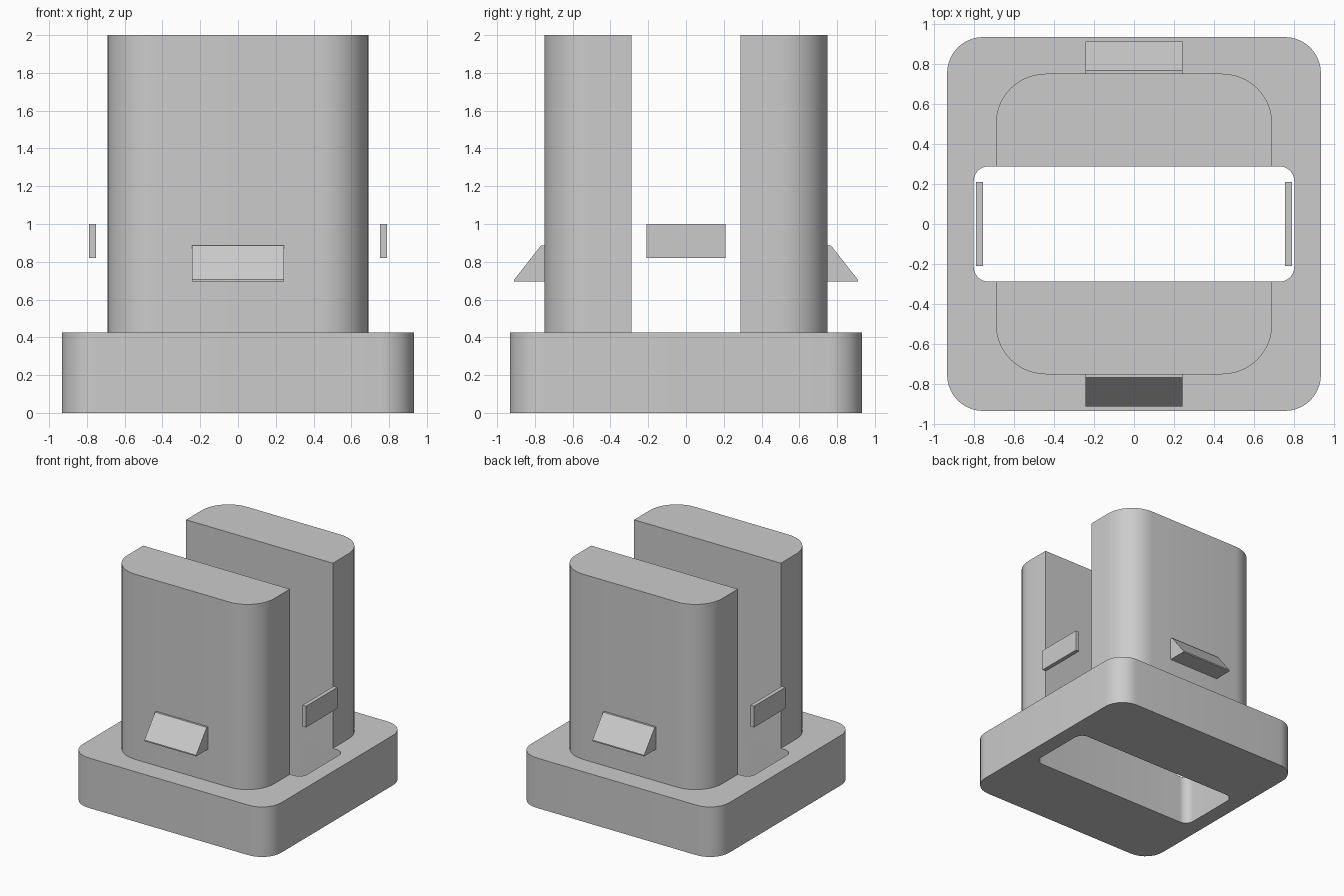
import bpy, bmesh
from math import sin, cos, pi, radians

cube = bpy.data.objects.get("Cube")
if cube:
    bpy.data.objects.remove(cube, do_unlink=True)

grey = bpy.data.materials.new("plain_grey")
grey.use_nodes = True
colour = (0.6, 0.6, 0.6, 1)
grey.diffuse_color = colour
grey.node_tree.nodes["Principled BSDF"].inputs["Base Color"].default_value = colour

BASE_TOP, SLOT_Y = 0.425, 0.288


def corner(cx, cy, r, quarter, steps=10):
    """Points of a quarter circle, counter-clockwise."""
    angles = [(quarter + i / steps) * pi / 2 for i in range(steps + 1)]
    return [(cx + r * cos(a), cy + r * sin(a)) for a in angles]


def rounded_rect(hx, hy, r):
    x, y = hx - r, hy - r
    signs = [(1, 1), (-1, 1), (-1, -1), (1, -1)]
    return [p for q, (sx, sy) in enumerate(signs) for p in corner(sx * x, sy * y, r, q)]


def finish(name, bm):
    bmesh.ops.recalc_face_normals(bm, faces=bm.faces)
    mesh = bpy.data.meshes.new(name)
    bm.to_mesh(mesh)
    bm.free()
    obj = bpy.data.objects.new(name, mesh)
    bpy.context.collection.objects.link(obj)
    mesh.materials.append(grey)
    bpy.ops.object.select_all(action="DESELECT")
    obj.select_set(True)
    bpy.context.view_layer.objects.active = obj
    bpy.ops.object.shade_smooth_by_angle(angle=radians(30))
    return obj


def prism(name, points, offset):
    """Extrude a closed 3D outline along an offset."""
    bm = bmesh.new()
    face = bm.faces.new([bm.verts.new(p) for p in points])
    grown = bmesh.ops.extrude_face_region(bm, geom=[face], use_keep_orig=True)
    verts = [g for g in grown["geom"] if isinstance(g, bmesh.types.BMVert)]
    bmesh.ops.translate(bm, verts=verts, vec=offset)
    return finish(name, bm)


# Base: rounded block with a rounded slot through it
bm = bmesh.new()
outer = rounded_rect(0.933, 0.933, 0.18)
inner = rounded_rect(0.8, SLOT_Y, 0.075)
loops = [[bm.verts.new((x, y, z)) for x, y in outline]
         for outline, z in ((outer, 0), (outer, BASE_TOP), (inner, BASE_TOP), (inner, 0))]
count = len(outer)
for k in range(4):
    a, b = loops[k], loops[(k + 1) % 4]
    for i in range(count):
        j = (i + 1) % count
        bm.faces.new((a[i], a[j], b[j], b[i]))
finish("base", bm)

for side, label in ((-1, "front"), (1, "back")):
    # Upright half with rounded outer corners
    outline = [(-0.69, SLOT_Y), (0.69, SLOT_Y)]
    outline += corner(0.44, 0.5, 0.25, 0) + corner(-0.44, 0.5, 0.25, 1)
    prism(label + "_upright", [(x, side * y, BASE_TOP) for x, y in outline],
          (0, 0, 2 - BASE_TOP))
    # Sloped catch on the outer face
    profile = [(0.74, 0.695), (0.91, 0.695), (0.91, 0.705), (0.767, 0.887), (0.74, 0.887)]
    prism(label + "_catch", [(-0.243, side * y, z) for y, z in profile], (0.486, 0, 0))

# Thin plates beside the gap
for side, label in ((-1, "right"), (1, "left")):
    rect = [(-0.21, 0.82), (0.21, 0.82), (0.21, 1.0), (-0.21, 1.0)]
    prism(label + "_plate", [(side * 0.753, y, z) for y, z in rect], (side * 0.035, 0, 0))
